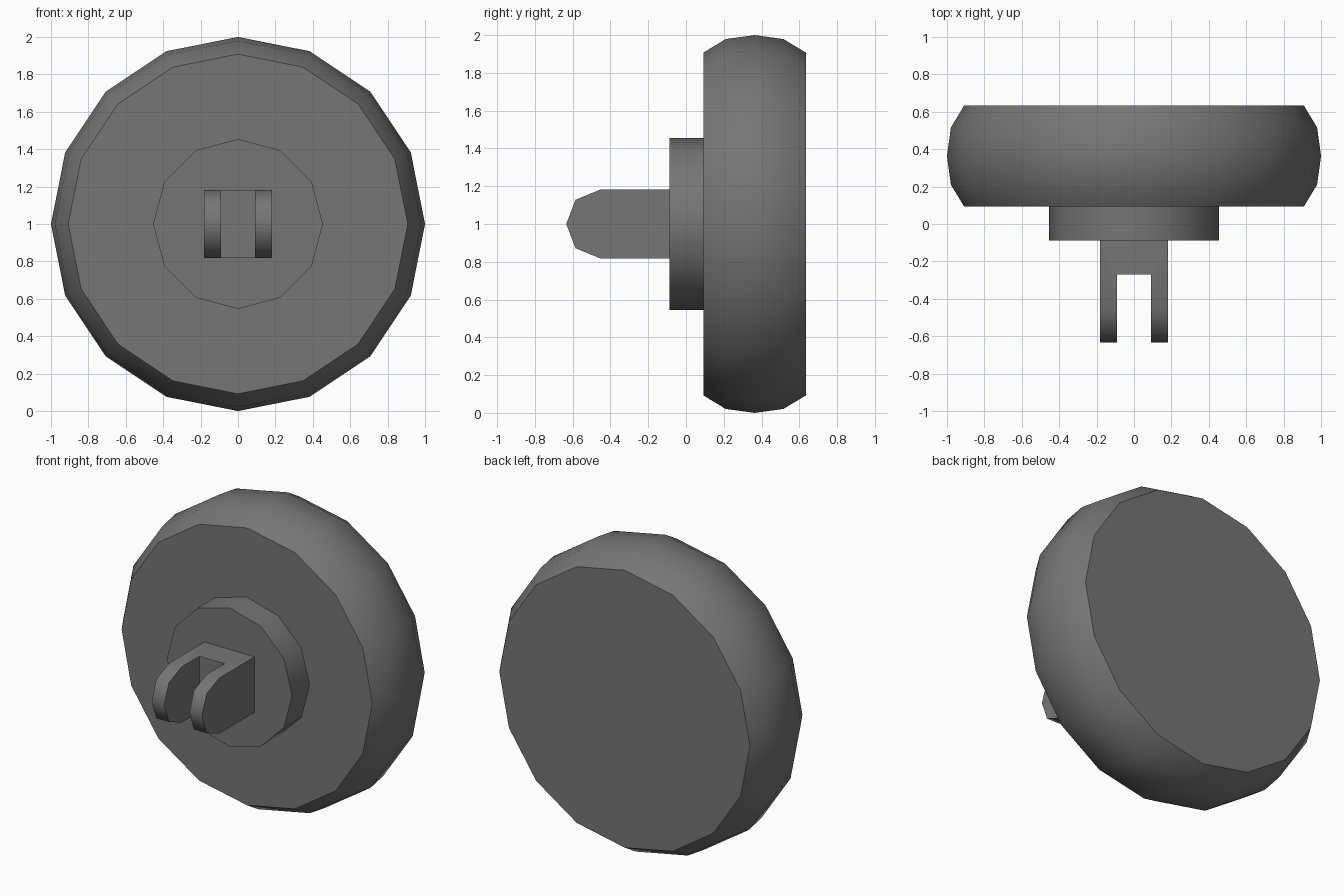
import bpy, bmesh, math

if "Cube" in bpy.data.objects:
    bpy.data.objects.remove(bpy.data.objects["Cube"])

# One dark grey for everything
grey = bpy.data.materials.new("dark grey")
grey.diffuse_color = (0.18, 0.18, 0.18, 1)
grey.use_nodes = True
grey.node_tree.nodes["Principled BSDF"].inputs["Base Color"].default_value = grey.diffuse_color


def finish(name, bm):
    bmesh.ops.recalc_face_normals(bm, faces=bm.faces[:])
    mesh = bpy.data.meshes.new(name)
    bm.to_mesh(mesh)
    bm.free()
    mesh.materials.append(grey)
    ob = bpy.data.objects.new(name, mesh)
    bpy.context.collection.objects.link(ob)
    return ob


def smooth(ob):
    bpy.ops.object.select_all(action='DESELECT')
    ob.select_set(True)
    bpy.context.view_layer.objects.active = ob
    bpy.ops.object.shade_smooth_by_angle(angle=math.radians(52))


def turned(name, profile, sides):
    """Solid of (y, radius) rings around the y axis at z = 1, with flat caps."""
    bm = bmesh.new()
    rings = []
    for y, r in profile:
        angles = [2 * math.pi * i / sides for i in range(sides)]
        rings.append([bm.verts.new((r * math.sin(a), y, 1 + r * math.cos(a))) for a in angles])
    for a, b in zip(rings, rings[1:]):
        for i in range(sides):
            j = (i + 1) % sides
            bm.faces.new((a[i], a[j], b[j], b[i]))
    bm.faces.new(rings[0])
    bm.faces.new(rings[-1])
    ob = finish(name, bm)
    smooth(ob)
    return ob


def extruded(name, outline, half_width):
    """Outline of (y, z) points extruded symmetrically along x."""
    bm = bmesh.new()
    face = bm.faces.new([bm.verts.new((-half_width, y, z)) for y, z in outline])
    out = bmesh.ops.extrude_face_region(bm, geom=[face])
    verts = [g for g in out["geom"] if isinstance(g, bmesh.types.BMVert)]
    bmesh.ops.translate(bm, verts=verts, vec=(2 * half_width, 0, 0))
    return finish(name, bm)


# Rounded main disc
turned("main_disc", [(0.093, 0.908), (0.21, 0.979), (0.363, 1.0), (0.516, 0.979), (0.634, 0.908)], 16)

# Small hub in front of it
turned("hub", [(-0.088, 0.454), (0.093, 0.454)], 12)

# Forked lug with a rounded tip
upper = [(-0.088, 0.182), (-0.454, 0.182), (-0.585, 0.128)]
outline = [(y, 1 + h) for y, h in upper] + [(-0.634, 1)] + [(y, 1 - h) for y, h in reversed(upper)]
fork = extruded("fork", outline, 0.182)

# Slot between the prongs
cutter = extruded("slot_cutter", [(-0.27, 0.7), (-0.27, 1.3), (-0.8, 1.3), (-0.8, 0.7)], 0.091)
cutter.hide_render = True
mod = fork.modifiers.new("slot", 'BOOLEAN')
mod.operation = 'DIFFERENCE'
mod.solver = 'EXACT'
mod.object = cutter
bpy.context.view_layer.objects.active = fork
bpy.ops.object.modifier_apply(modifier=mod.name)
bpy.data.objects.remove(cutter)
smooth(fork)
